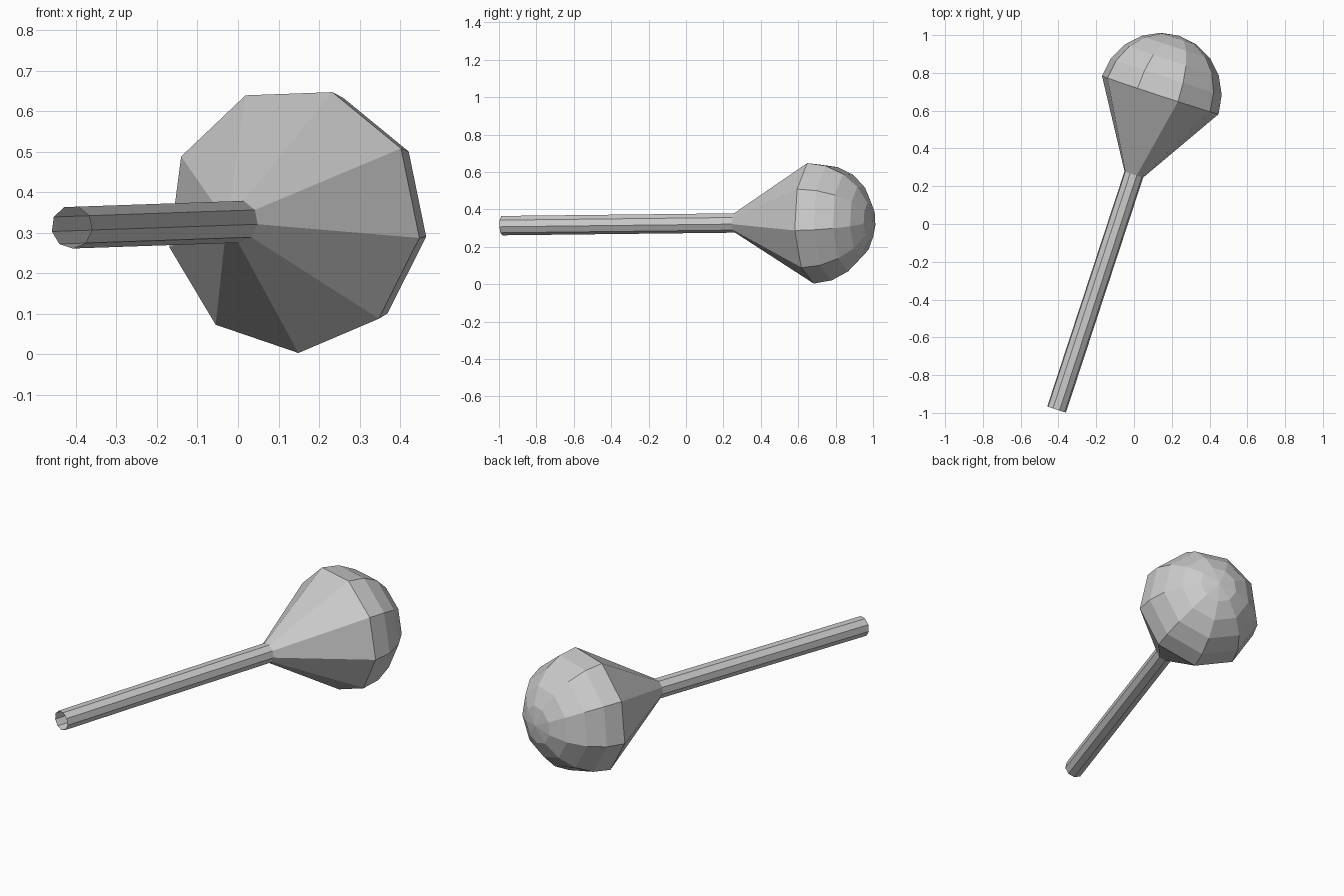
import bpy, bmesh
from math import sin, cos, radians
from mathutils import Vector, Matrix

if "Cube" in bpy.data.objects:
    bpy.data.objects.remove(bpy.data.objects["Cube"])

SIDES = 9
BASE = Vector((-0.41, -0.982, 0.314))        # centre of the open handle end
HEAD = Vector((0.137, 0.683, 0.333))         # centre of the widest head ring
AXIS = (HEAD - BASE).normalized()
SIDE = Vector((0, 0, 1)).cross(-AXIS).normalized()
if SIDE.x < 0:
    SIDE = -SIDE
UP = SIDE.cross(AXIS)
LENGTH = (HEAD - BASE).length
R = 0.33


def lathe(name, profile):
    """Spin (distance along axis, radius) points; radius 0 makes a pole."""
    bm = bmesh.new()
    rings = []
    for d, r in profile:
        centre = BASE + AXIS * d
        if r == 0:
            rings.append([bm.verts.new(centre)] * SIDES)
            continue
        angles = [radians(-8 + 360 / SIDES * k) for k in range(SIDES)]
        rings.append([bm.verts.new(centre + (SIDE * cos(a) + UP * sin(a)) * r) for a in angles])
    for low, high in zip(rings, rings[1:]):
        for k in range(SIDES):
            n = (k + 1) % SIDES
            quad = [low[k], low[n], high[n], high[k]]
            bm.faces.new(list(dict.fromkeys(quad)))
    bmesh.ops.recalc_face_normals(bm, faces=bm.faces)
    mesh = bpy.data.meshes.new(name)
    bm.to_mesh(mesh)
    bm.free()
    obj = bpy.data.objects.new(name, mesh)
    bpy.context.collection.objects.link(obj)
    return obj


# Open tube handle, flared cone and faceted dome in one continuous skin
dome = [(LENGTH + R * sin(radians(a)), R * cos(radians(a))) for a in (0, 18, 36, 54, 72)]
lathe("mallet", [(0, 0.053), (1.31, 0.053)] + dome + [(LENGTH + R, 0)])
